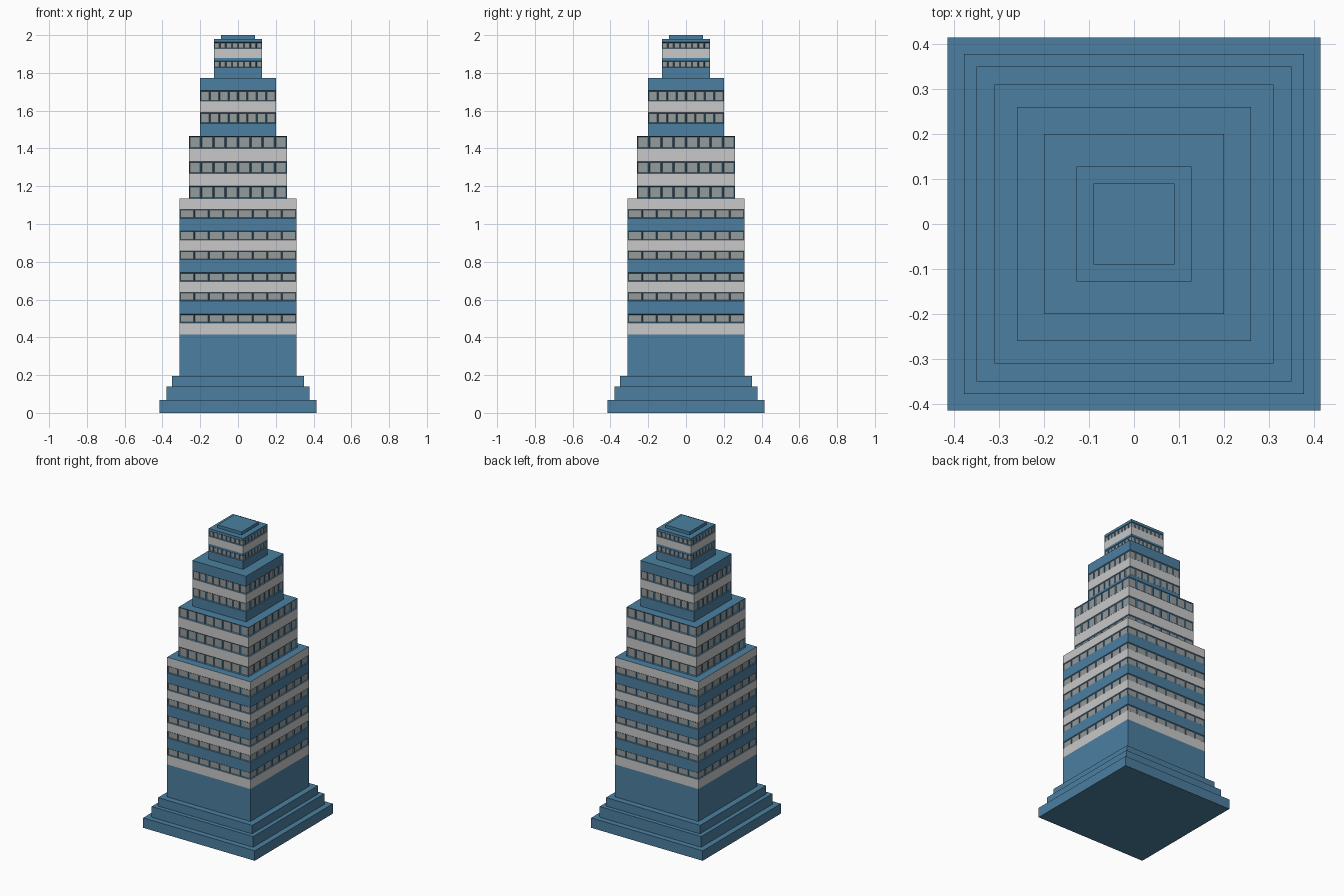
import bpy, bmesh

if "Cube" in bpy.data.objects:
    bpy.data.objects.remove(bpy.data.objects["Cube"])


def material(name, rgb):
    m = bpy.data.materials.new(name)
    m.diffuse_color = (*rgb, 1)
    m.use_nodes = True
    m.node_tree.nodes["Principled BSDF"].inputs["Base Color"].default_value = m.diffuse_color
    return m


BLUE, BAND, GLASS = 0, 1, 2
MATERIALS = [material("steel_blue", (0.07, 0.212, 0.352)),
             material("light_grey", (0.58, 0.58, 0.58)),
             material("window_grey", (0.30, 0.325, 0.335))]


def tier(name, half, z0, layers, cells=8, margin=0.006, depth=0.005):
    """Square storey block; layers = (top height, kind), kind: b blue, g grey band, w windows."""
    bm = bmesh.new()
    corners = [(-half, -half), (half, -half), (half, half), (-half, half)]

    def quad(points, mat):
        f = bm.faces.new([bm.verts.new(p) for p in points])
        f.material_index = mat
        return f

    windows = []
    low = z0
    for high, kind in layers:
        n = cells if kind == "w" else 1
        for s in range(4):
            (ax, ay), (bx, by) = corners[s], corners[(s + 1) % 4]
            for i in range(n):
                t, u = i / n, (i + 1) / n
                x0, y0 = ax + (bx - ax) * t, ay + (by - ay) * t
                x1, y1 = ax + (bx - ax) * u, ay + (by - ay) * u
                f = quad([(x0, y0, low), (x1, y1, low), (x1, y1, high), (x0, y0, high)],
                         BAND if kind == "g" else BLUE)
                if kind == "w":
                    windows.append(f)
        low = high
    # Roof and underside
    quad([(x, y, low) for x, y in corners], BLUE)
    quad([(x, y, z0) for x, y in reversed(corners)], BLUE)

    # Recess each pane inside its frame
    if windows:
        bm.normal_update()
        bmesh.ops.inset_individual(bm, faces=windows, thickness=margin, depth=-depth)
        for f in windows:
            f.material_index = GLASS
    bmesh.ops.remove_doubles(bm, verts=bm.verts, dist=0.0002)

    me = bpy.data.meshes.new(name)
    bm.to_mesh(me)
    bm.free()
    for m in MATERIALS:
        me.materials.append(m)
    ob = bpy.data.objects.new(name, me)
    bpy.context.collection.objects.link(ob)


# Stepped plinth
tier("plinth_lower", 0.415, 0.0, [(0.067, "b")])
tier("plinth_middle", 0.378, 0.067, [(0.139, "b")])
tier("plinth_upper", 0.35, 0.139, [(0.196, "b")])

# Main shaft: bands and window rows alternate
tier("main_shaft", 0.31, 0.196, [
    (0.414, "b"), (0.477, "g"), (0.523, "w"), (0.593, "b"), (0.638, "w"),
    (0.696, "g"), (0.743, "w"), (0.812, "b"), (0.858, "w"), (0.915, "g"),
    (0.963, "w"), (1.03, "b"), (1.077, "w"), (1.135, "g")], margin=0.0055)

# Setback storeys
tier("setback_lower", 0.26, 1.135, [
    (1.2, "w"), (1.268, "g"), (1.332, "w"), (1.4, "g"), (1.467, "w")], margin=0.0075)
tier("setback_middle", 0.2, 1.467, [
    (1.533, "b"), (1.59, "w"), (1.65, "g"), (1.706, "w"), (1.773, "b")], margin=0.006)
tier("setback_upper", 0.128, 1.773, [
    (1.828, "b"), (1.864, "w"), (1.878, "b"), (1.928, "g"), (1.963, "w"), (1.98, "b")],
    margin=0.005, depth=0.0045)

# Roof cap
tier("roof_cap", 0.09, 1.98, [(2.0, "b")])
